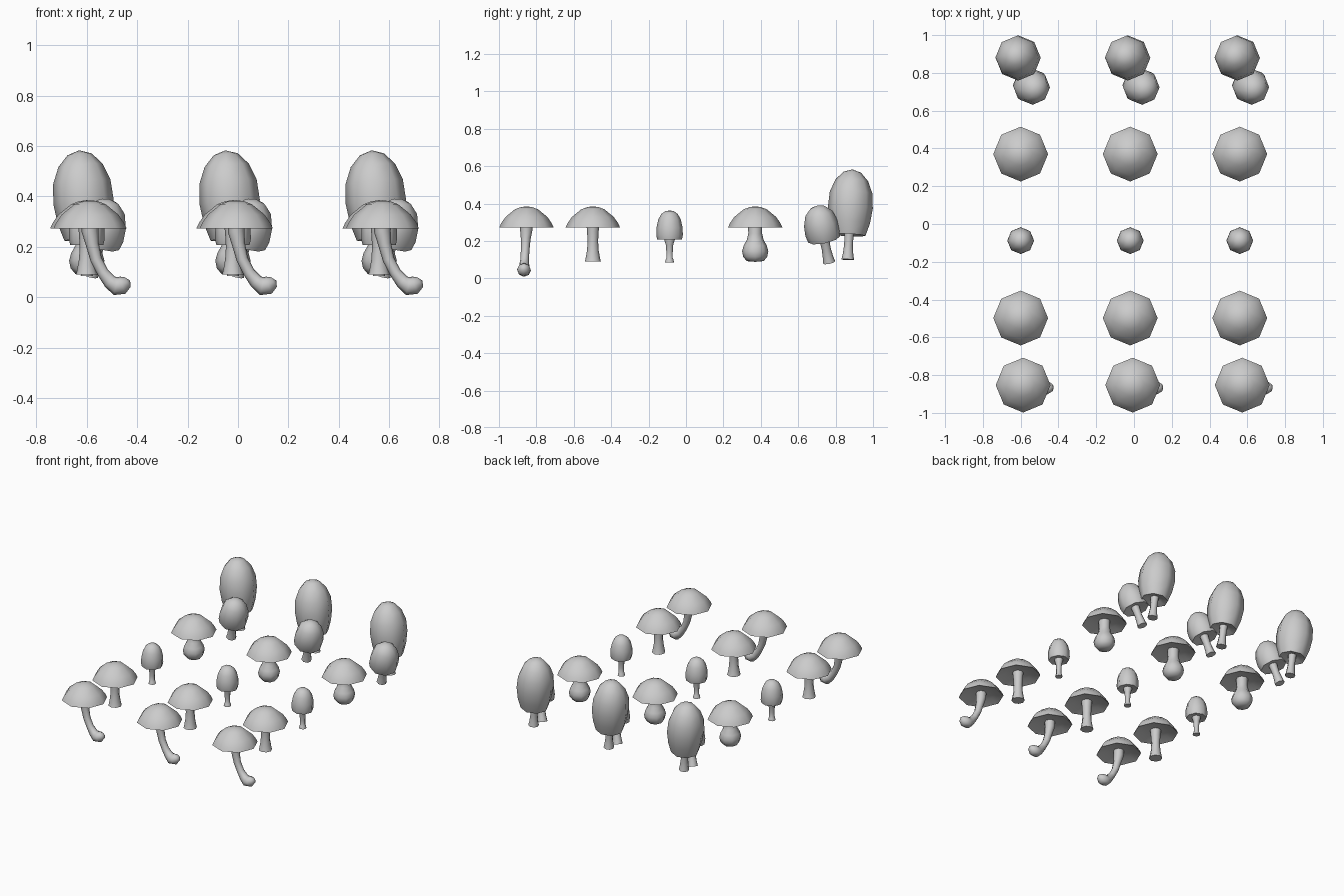
import bpy, bmesh, math
from mathutils import Vector

if "Cube" in bpy.data.objects:
    bpy.data.objects.remove(bpy.data.objects["Cube"])

SIDES = 8
COLUMNS = (-0.60, -0.02, 0.56)


def make(name, rings, cap_ends):
    """Skin a list of rings (single point or SIDES points) and copy it to each column."""
    bm = bmesh.new()
    loops = [[bm.verts.new(p) for p in ring] for ring in rings]
    for a, b in zip(loops, loops[1:]):
        for i in range(SIDES):
            j = (i + 1) % SIDES
            if len(a) == 1:
                bm.faces.new((a[0], b[j], b[i]))
            elif len(b) == 1:
                bm.faces.new((a[i], a[j], b[0]))
            else:
                bm.faces.new((a[i], a[j], b[j], b[i]))
    if cap_ends:
        for loop in (loops[0], loops[-1]):
            if len(loop) > 1:
                bm.faces.new(loop)
    bmesh.ops.recalc_face_normals(bm, faces=bm.faces[:])
    me = bpy.data.meshes.new(name)
    bm.to_mesh(me)
    bm.free()
    for k, x in enumerate(COLUMNS):
        ob = bpy.data.objects.new(f"{name}_{k + 1}", me)
        ob.location.x = x
        bpy.context.collection.objects.link(ob)
        if k == 0:
            bpy.context.view_layer.objects.active = ob
            ob.select_set(True)
            bpy.ops.object.shade_smooth_by_angle(angle=math.radians(60))
            ob.select_set(False)


def ring(centre, q, r):
    if r == 0:
        return [centre]
    return [centre + q @ Vector((r * math.cos(i * math.tau / SIDES),
                                 r * math.sin(i * math.tau / SIDES), 0))
            for i in range(SIDES)]


def lathe(name, profile, base, axis=(0, 0, 1)):
    """Turn an (r, height) profile round an axis."""
    base = Vector(base)
    axis = Vector(axis).normalized()
    q = Vector((0, 0, 1)).rotation_difference(axis)
    make(name, [ring(base + axis * h, q, r) for r, h in profile], True)


def tube(name, path):
    """Sweep rings along (x, y, z, r) points."""
    pts = [Vector(p[:3]) for p in path]
    rings = []
    for i, p in enumerate(pts):
        t = pts[min(i + 1, len(pts) - 1)] - pts[max(i - 1, 0)]
        q = Vector((0, 0, 1)).rotation_difference(t.normalized())
        rings.append(ring(p, q, path[i][3]))
    make(name, rings, True)


# Wide umbrella cap with a hollow underside
wide_cap = [(0, .30), (.03, .298), (.09, .293), (.145, .273), (.135, .295),
            (.112, .328), (.062, .369), (.03, .381), (0, .385)]

# Curved-stem mushroom
lathe("curved_mushroom_cap", wide_cap, (0.013, -0.853, 0))
tube("curved_mushroom_stem", [
    (.172, -.869, .066, 0), (.163, -.868, .060, .022), (.142, -.867, .048, .036),
    (.117, -.866, .044, .037), (.092, -.865, .062, .028), (.064, -.863, .098, .023),
    (.037, -.860, .15, .023), (.022, -.857, .21, .026), (.013, -.854, .26, .033),
    (.013, -.853, .31, .034)])

# Straight-stem mushroom
lathe("straight_mushroom_cap", wide_cap, (0, -0.498, 0))
lathe("straight_mushroom_stem", [(.043, .09), (.039, .105), (.031, .15), (.028, .20),
                                 (.031, .25), (.036, .305)], (0, -0.498, 0))

# Small button mushroom
lathe("button_cap", [(0, .225), (.03, .214), (.066, .208), (.071, .23), (.070, .27),
                     (.060, .315), (.044, .344), (.023, .359), (0, .363)], (0, -.088, 0))
lathe("button_stem", [(.024, .085), (.020, .102), (.017, .108), (.017, .14), (.020, .18),
                      (.028, .205), (.028, .225)], (0, -.088, 0))

# Bulbous-stem mushroom
lathe("bulb_mushroom_cap", wide_cap, (0, 0.37, 0))
lathe("bulb_mushroom_stem", [(0, .088), (.045, .092), (.064, .115), (.070, .145), (.062, .175),
                             (.045, .205), (.037, .24), (.038, .305)], (0, .37, 0))

# Leaning pair: tall and short
tall_base, tall_axis = (.010, .865, .10), (-.04, .024, .483)
lathe("tall_cap", [(0, .165), (.045, .145), (.088, .132), (.109, .20), (.120, .28),
                   (.114, .36), (.088, .425), (.048, .469), (0, .485)], tall_base, tall_axis)
lathe("tall_stem", [(.034, 0), (.028, .03), (.023, .08), (.025, .13), (.030, .18)],
      tall_base, tall_axis)

short_base, short_axis = (.012, .765, .085), (.08, -.065, .31)
lathe("short_cap", [(0, .155), (.04, .140), (.087, .130), (.095, .165), (.092, .22),
                    (.073, .277), (.040, .309), (0, .320)], short_base, short_axis)
lathe("short_stem", [(.033, 0), (.028, .03), (.024, .08), (.027, .13), (.030, .17)],
      short_base, short_axis)
